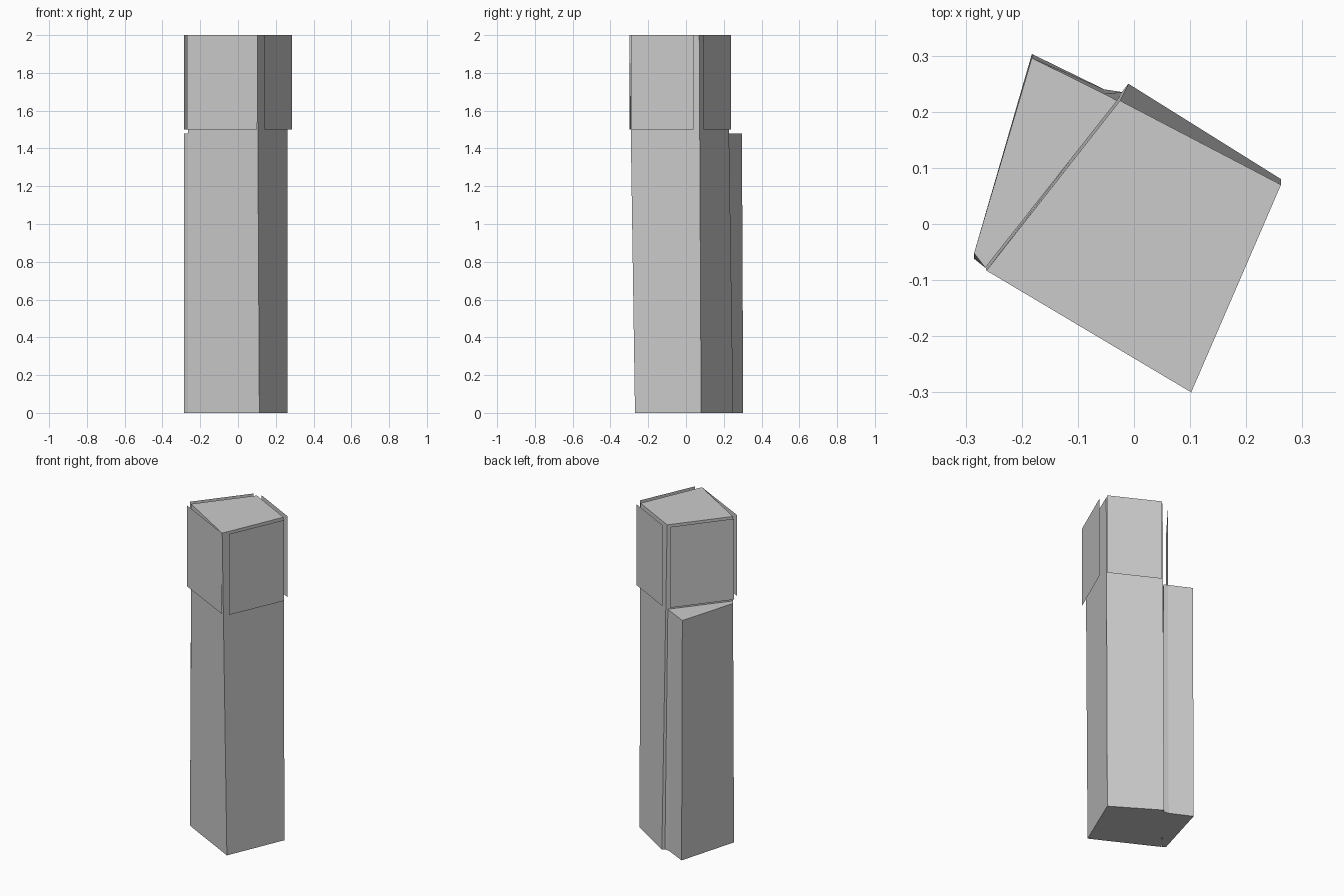
import bpy, bmesh

if "Cube" in bpy.data.objects:
    bpy.data.objects.remove(bpy.data.objects["Cube"])


def make_object(name, bm):
    bmesh.ops.recalc_face_normals(bm, faces=bm.faces[:])
    mesh = bpy.data.meshes.new(name)
    bm.to_mesh(mesh)
    bm.free()
    obj = bpy.data.objects.new(name, mesh)
    bpy.context.collection.objects.link(obj)
    return obj


def loft(name, bottom, top, z0, z1):
    """Closed prism between two outlines with equal point counts."""
    bm = bmesh.new()
    lo = [bm.verts.new((x, y, z0)) for x, y in bottom]
    hi = [bm.verts.new((x, y, z1)) for x, y in top]
    n = len(lo)
    bm.faces.new(lo[::-1])
    bm.faces.new(hi)
    for i in range(n):
        j = (i + 1) % n
        bm.faces.new((lo[i], lo[j], hi[j], hi[i]))
    return make_object(name, bm)


def panel(name, a, b, z0=1.5, z1=2.0):
    """Single upright sheet between two plan points."""
    bm = bmesh.new()
    pts = [(*a, z0), (*b, z0), (*b, z1), (*a, z1)]
    bm.faces.new([bm.verts.new(p) for p in pts])
    return make_object(name, bm)


# Slightly twisted main pillar
loft("pillar",
     [(-0.265, -0.075), (0.113, -0.27), (0.262, 0.08), (-0.01, 0.25)],
     [(-0.263, -0.083), (0.102, -0.30), (0.262, 0.07), (-0.025, 0.22)],
     0.0, 2.0)

# Lower wedge along the left side, tucked into the pillar
loft("side_wedge",
     [(-0.265, -0.073), (-0.02, 0.235), (-0.053, 0.24), (-0.182, 0.303), (-0.285, -0.062)],
     [(-0.265, -0.078), (-0.03, 0.22), (-0.053, 0.232), (-0.182, 0.296), (-0.285, -0.052)],
     0.0, 1.48)

# Thin floating panels around the head
for name, a, b in [
    ("front_panel", (-0.27, -0.112), (0.10, -0.30)),
    ("right_panel", (0.14, -0.288), (0.285, 0.04)),
    ("back_panel", (0.274, 0.093), (-0.005, 0.238)),
    ("left_panel", (-0.055, 0.232), (-0.285, -0.062)),
]:
    panel(name, a, b)
